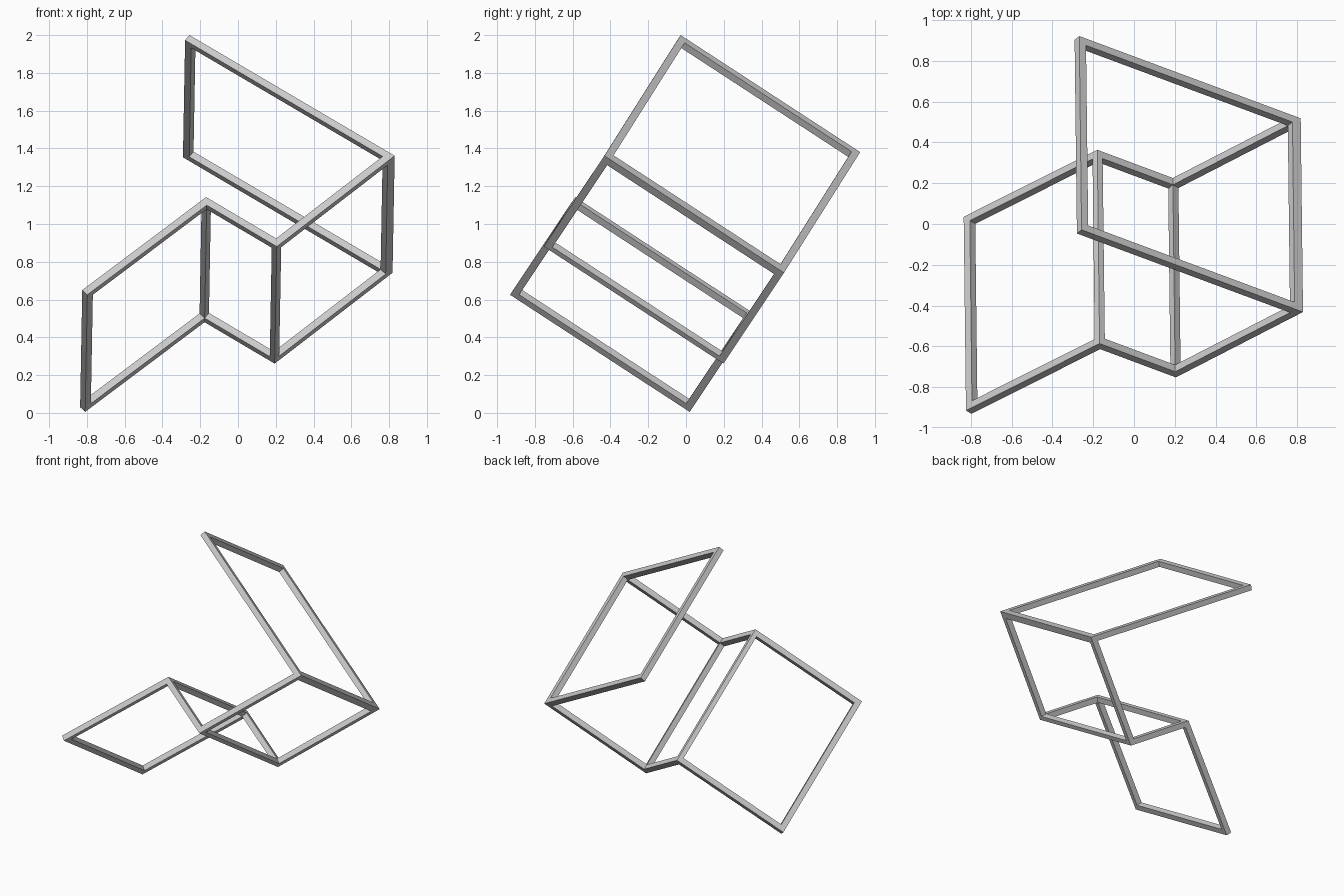
import bpy, bmesh, math
from mathutils import Vector, Matrix

if "Cube" in bpy.data.objects:
    bpy.data.objects.remove(bpy.data.objects["Cube"])

T = 0.04          # square bar thickness
L = 1.135         # full width across the rails
TILT = math.radians(33.1)
YAW = 0.010

# Folded centre line of the rails (x, distance up the tilted plane)
path = [Vector((x - 0.005, v - 0.8225)) for x, v in
        [(-0.797, 0.028), (-0.168, 0.596), (0.203, 0.337), (0.797, 0.887), (-0.253, 1.617)]]

# Tilted frame: columns are across, up the slope, along the bars
E = Vector((math.sin(YAW), -math.cos(YAW) * math.cos(TILT), math.cos(YAW) * math.sin(TILT)))
V = Vector((0, math.sin(TILT), math.cos(TILT)))
X = V.cross(E)
FRAME = Matrix.Translation((0, 0, 1)) @ Matrix((X, V, E)).transposed().to_4x4()

dirs = [(b - a).normalized() for a, b in zip(path, path[1:])]
norms = [Vector((-d.y, d.x)) for d in dirs]


def prisms(name, outlines, e0, e1):
    """Extrude 2D outlines between two depths along the bar direction."""
    bm = bmesh.new()
    for pts in outlines:
        face = bm.faces.new([bm.verts.new((p.x, p.y, e0)) for p in pts])
        ext = bmesh.ops.extrude_face_region(bm, geom=[face])
        verts = [g for g in ext['geom'] if isinstance(g, bmesh.types.BMVert)]
        bmesh.ops.translate(bm, verts=verts, vec=(0, 0, e1 - e0))
    bmesh.ops.recalc_face_normals(bm, faces=bm.faces)
    me = bpy.data.meshes.new(name)
    bm.to_mesh(me)
    bm.free()
    ob = bpy.data.objects.new(name, me)
    ob.matrix_world = FRAME
    bpy.context.collection.objects.link(ob)


def offset_path(side):
    """Mitred offset of the path, lengthened by half a bar at both ends."""
    h = side * T / 2
    pts = [path[0] - dirs[0] * T / 2 + norms[0] * h]
    for p, a, b in zip(path[1:-1], norms, norms[1:]):
        pts.append(p + (a + b) * h / (1 + a.dot(b)))
    pts.append(path[-1] + dirs[-1] * T / 2 + norms[-1] * h)
    return pts


left, right = offset_path(1), offset_path(-1)

# Folded side rails
outline = left + right[::-1]
prisms("front_rail", [outline], L / 2 - T, L / 2)
prisms("back_rail", [outline], -L / 2, -L / 2 + T)

# Cross bars: square at the ends, mitred kites at the folds
bars = [[left[0], right[0], right[0] + dirs[0] * T, left[0] + dirs[0] * T],
        [left[-1], right[-1], right[-1] - dirs[-1] * T, left[-1] - dirs[-1] * T]]
for i in range(1, len(path) - 1):
    turn = dirs[i - 1].x * dirs[i].y - dirs[i - 1].y * dirs[i].x
    s = -1 if turn > 0 else 1
    outer, inner = (left[i], right[i]) if s > 0 else (right[i], left[i])
    bars.append([outer, inner + norms[i - 1] * s * T, inner, inner + norms[i] * s * T])
prisms("cross_bars", bars, -L / 2 + T, L / 2 - T)
